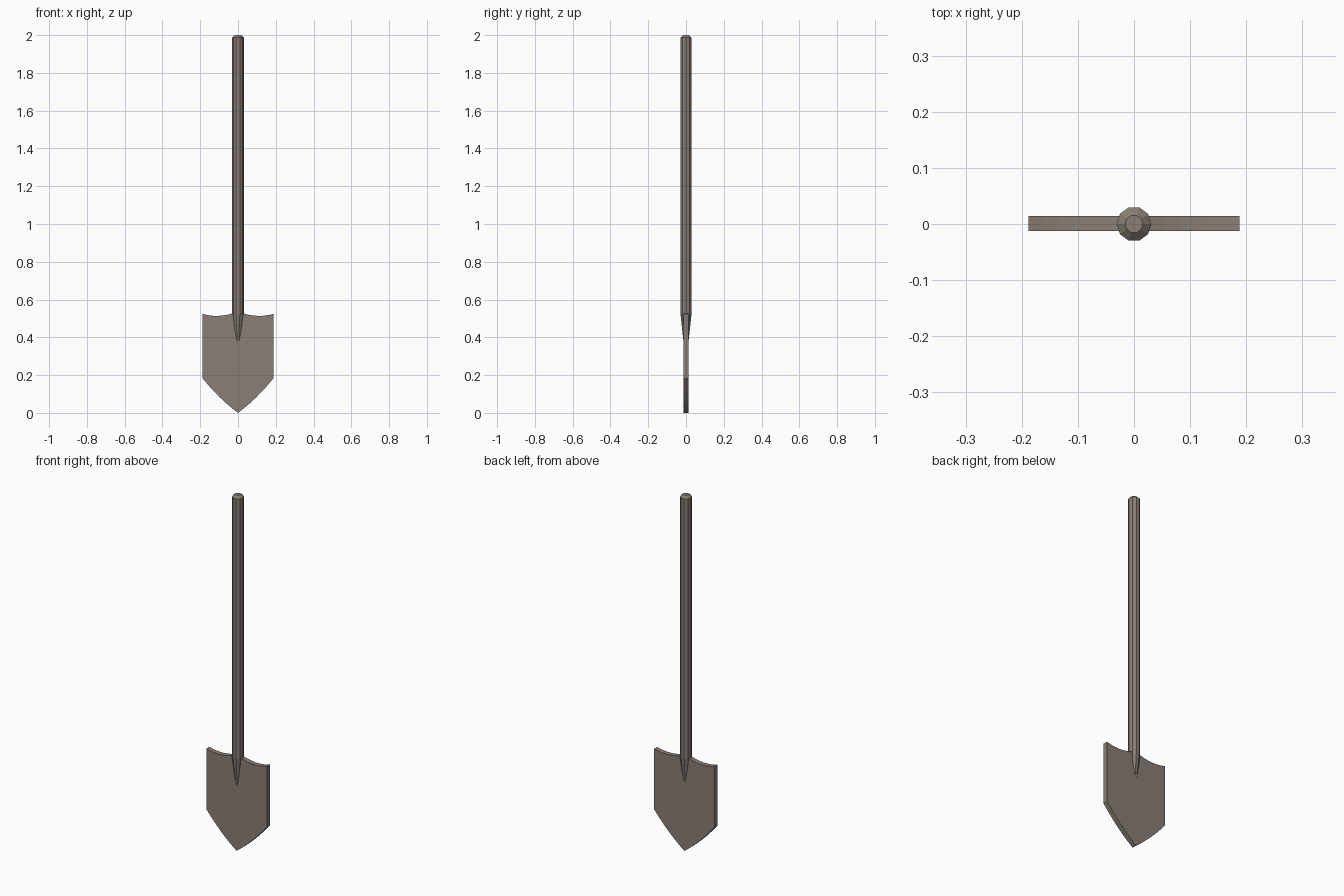
import bpy, bmesh, math

if "Cube" in bpy.data.objects:
    bpy.data.objects.remove(bpy.data.objects["Cube"])

mat = bpy.data.materials.new("grey brown")
mat.diffuse_color = (0.25, 0.21, 0.18, 1)
mat.use_nodes = True
mat.node_tree.nodes["Principled BSDF"].inputs["Base Color"].default_value = mat.diffuse_color


def finish(name, bm):
    bmesh.ops.recalc_face_normals(bm, faces=bm.faces)
    mesh = bpy.data.meshes.new(name)
    bm.to_mesh(mesh)
    bm.free()
    mesh.materials.append(mat)
    obj = bpy.data.objects.new(name, mesh)
    bpy.context.collection.objects.link(obj)
    return obj


# handle: ten-sided shaft with a chamfered top and a tapered socket end
SIDES = 10
bm = bmesh.new()
rings = []
for r, z in [(0.012, 0.36), (0.031, 0.525), (0.031, 1.987), (0.016, 2.0)]:
    rings.append([bm.verts.new((r * math.cos(math.tau * i / SIDES),
                                r * math.sin(math.tau * i / SIDES), z))
                  for i in range(SIDES)])
for a, b in zip(rings, rings[1:]):
    for i in range(SIDES):
        j = (i + 1) % SIDES
        bm.faces.new((a[i], a[j], b[j], b[i]))
bm.faces.new(rings[0])
bm.faces.new(rings[-1])
finish("handle", bm)

# blade: half outline mirrored, then given thickness
W, SHOULDER, STEPS = 0.188, 0.183, 6
half = []
for i in range(1, STEPS + 1):          # curved edge from the tip to the side
    t = i / STEPS
    half.append((W * t, SHOULDER * (0.75 * t + 0.25 * t * t)))
for i in range(STEPS + 1):             # dished step along the top
    t = i / STEPS
    half.append((W + (0.028 - W) * t, 0.524 + 0.003 * t - 0.048 * t * (1 - t)))
outline = [(0, 0)] + half + [(-x, z) for x, z in reversed(half)]

bm = bmesh.new()
face = bm.faces.new([bm.verts.new((x, -0.0125, z)) for x, z in outline])
ext = bmesh.ops.extrude_face_region(bm, geom=[face], use_keep_orig=True)
verts = [v for v in ext["geom"] if isinstance(v, bmesh.types.BMVert)]
bmesh.ops.translate(bm, verts=verts, vec=(0, 0.027, 0))
finish("blade", bm)
